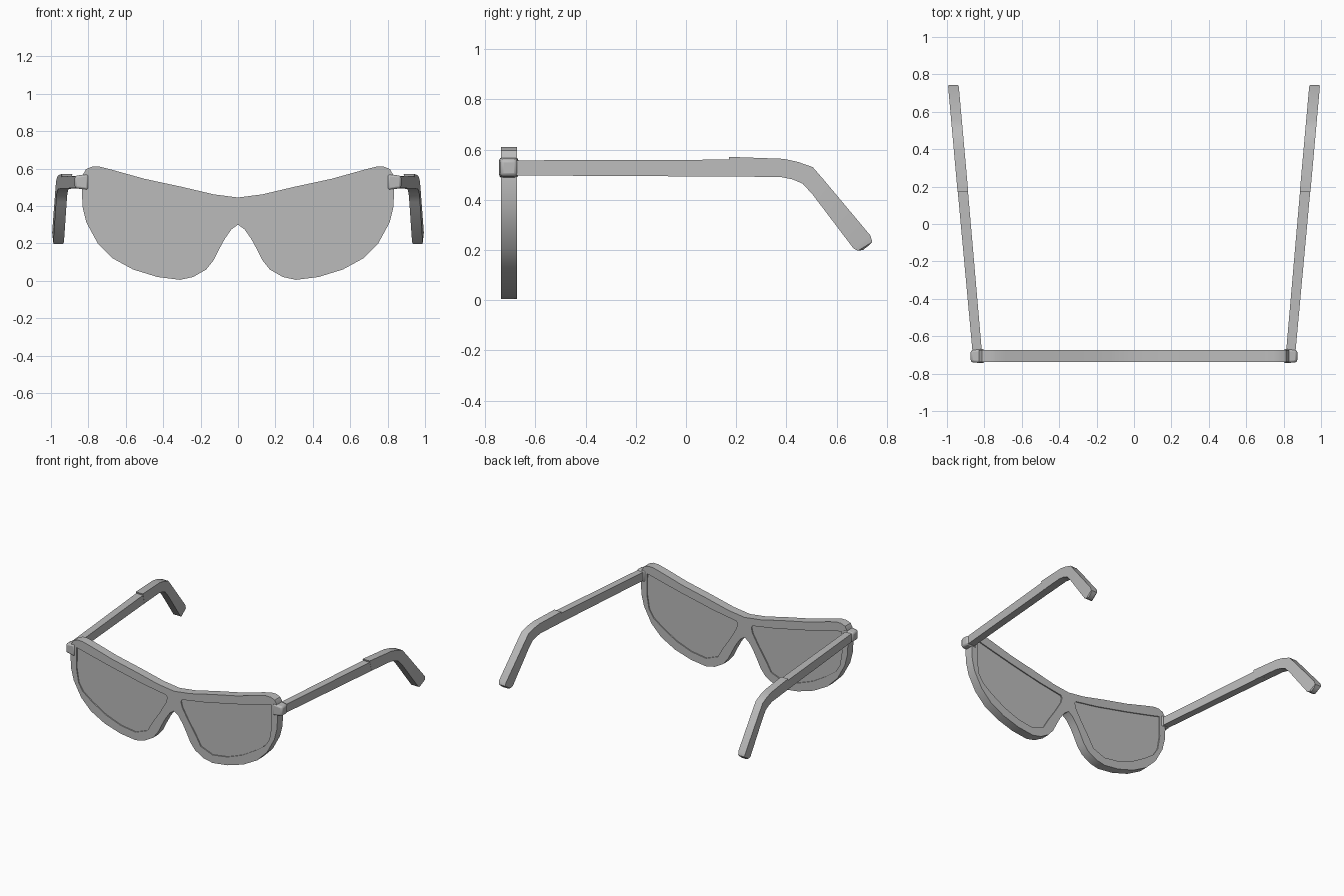
import bpy, bmesh, math

if "Cube" in bpy.data.objects:
    bpy.data.objects.remove(bpy.data.objects["Cube"])

grey = bpy.data.materials.new("mid grey")
grey.diffuse_color = (0.5, 0.5, 0.5, 1)
grey.use_nodes = True
grey.node_tree.nodes["Principled BSDF"].inputs["Base Color"].default_value = grey.diffuse_color

MID_Y = -0.705

# Right half of the frame outline (x, z), top centre round to bridge notch
outer = [(0, .445), (.13, .462), (.3, .502), (.5, .545), (.68, .595), (.74, .61),
         (.78, .61), (.812, .597), (.828, .57), (.835, .47), (.83, .39), (.81, .31),
         (.75, .2), (.67, .12), (.56, .06), (.43, .02), (.31, .005), (.24, .02),
         (.17, .06), (.13, .11), (.1, .17), (.07, .225), (.035, .275), (0, .3)]
# Right lens outline
lens = [(.065, .4), (.25, .43), (.5, .484), (.66, .522), (.785, .553), (.787, .4),
        (.77, .3), (.735, .245), (.66, .19), (.55, .125), (.43, .08), (.31, .063),
        (.215, .1), (.175, .17), (.115, .26), (.065, .345), (.055, .385)]


def mirrored(pts):
    return [(-x, z) for x, z in reversed(pts)]


def finish(ob):
    ob.data.materials.clear()
    ob.data.materials.append(grey)
    bpy.ops.object.select_all(action='DESELECT')
    ob.select_set(True)
    bpy.context.view_layer.objects.active = ob
    bpy.ops.object.shade_smooth_by_angle(angle=math.radians(30))


def plate(name, outlines, half, bevel):
    """Filled 2D curve standing upright; inner outlines become holes."""
    cu = bpy.data.curves.new(name, 'CURVE')
    cu.dimensions = '2D'
    cu.fill_mode = 'BOTH'
    cu.extrude = half - bevel
    cu.bevel_depth = bevel
    cu.bevel_resolution = 0
    cu.offset = -bevel
    for pts in outlines:
        sp = cu.splines.new('POLY')
        sp.points.add(len(pts) - 1)
        for p, (x, z) in zip(sp.points, pts):
            p.co = (x, z, 0, 1)
        sp.use_cyclic_u = True
    ob = bpy.data.objects.new(name, cu)
    bpy.context.collection.objects.link(ob)
    ob.rotation_euler.x = math.pi / 2
    ob.location.y = MID_Y
    bpy.ops.object.select_all(action='DESELECT')
    ob.select_set(True)
    bpy.context.view_layer.objects.active = ob
    bpy.ops.object.convert(target='MESH')
    finish(bpy.context.view_layer.objects.active)


# Frame with two openings, and the slightly recessed lenses
plate("frame", [outer + mirrored(outer)[1:-1], lens, mirrored(lens)], .032, 0)
plate("right_lens", [lens], .024, 0)
plate("left_lens", [mirrored(lens)], .024, 0)


def mesh_pair(name, bm, bevel=0):
    """Make a right-hand part and mirror it to the left."""
    bmesh.ops.recalc_face_normals(bm, faces=bm.faces)
    me = bpy.data.meshes.new(name)
    bm.to_mesh(me)
    bm.free()
    ob = bpy.data.objects.new(name, me)
    bpy.context.collection.objects.link(ob)
    if bevel:
        b = ob.modifiers.new("soft edges", 'BEVEL')
        b.width = bevel
        b.segments = 2
    ob.modifiers.new("mirror", 'MIRROR')
    finish(ob)


def arm(name, ribs):
    """Loft rectangular ribs: (top y, top z, bottom y, bottom z, width)."""
    bm = bmesh.new()
    rings = []
    for ty, tz, by, bz, w in ribs:
        ring = []
        for y, z, s in ((ty, tz, -1), (ty, tz, 1), (by, bz, 1), (by, bz, -1)):
            cx = .839 + (y + .675) * .0895
            ring.append(bm.verts.new((cx + s * w / 2, y, z)))
        rings.append(ring)
    for a, b in zip(rings, rings[1:]):
        for i in range(4):
            j = (i + 1) % 4
            bm.faces.new((a[i], a[j], b[j], b[i]))
    bm.faces.new(rings[0])
    bm.faces.new(rings[-1])
    mesh_pair(name, bm)


# Straight temple, then the slightly thicker ear piece with its bend
arm("temple", [(-.70, .557, -.70, .497, .05), (.25, .56, .25, .492, .055)])
arm("ear_piece", [(.17, .571, .19, .493, .057), (.39, .563, .38, .49, .057),
                  (.445, .551, .425, .481, .057), (.505, .53, .465, .464, .057),
                  (.55, .478, .505, .42, .057), (.735, .257, .668, .205, .057),
                  (.742, .232, .685, .197, .05), (.728, .218, .705, .2, .036)])

# Hinge blocks at the outer corners of the frame
bm = bmesh.new()
bmesh.ops.create_cube(bm, size=1)
for v in bm.verts:
    out = v.co.x > 0
    v.co = (.873 if out else .80,
            -.706 + v.co.y * (.066 if out else .078),
            .528 + v.co.z * (.066 if out else .086))
mesh_pair("hinge", bm, .012)
